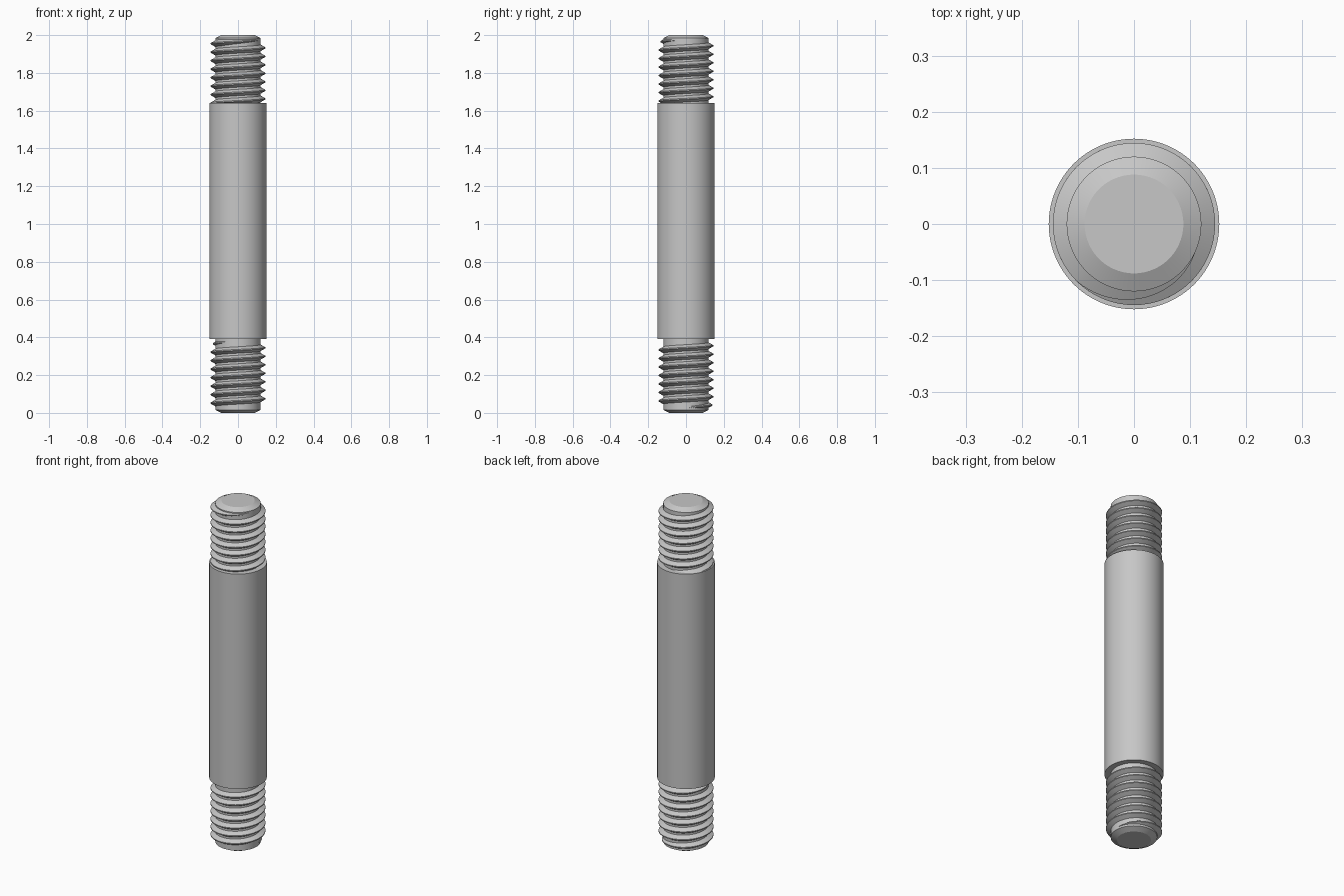
import bpy
import bmesh
from math import cos, sin, tan, tau, radians

cube = bpy.data.objects.get("Cube")
if cube:
    bpy.data.objects.remove(cube, do_unlink=True)

SHAFT_R, CORE_R, CREST_R, FLAT_R = 0.152, 0.12, 0.1445, 0.088
SHAFT_LOW, SHAFT_HIGH, CHAMFER = 0.39, 1.64, 0.016
PITCH, STEPS = 0.045, 72

steel = bpy.data.materials.new("plain steel grey")
steel.use_nodes = True
grey = (0.57, 0.57, 0.57, 1)
steel.diffuse_color = grey
steel.node_tree.nodes["Principled BSDF"].inputs["Base Color"].default_value = grey


def finish(name, bm):
    bmesh.ops.recalc_face_normals(bm, faces=bm.faces)
    mesh = bpy.data.meshes.new(name)
    bm.to_mesh(mesh)
    bm.free()
    mesh.materials.append(steel)
    obj = bpy.data.objects.new(name, mesh)
    bpy.context.collection.objects.link(obj)
    bpy.ops.object.select_all(action='DESELECT')
    obj.select_set(True)
    bpy.context.view_layer.objects.active = obj
    bpy.ops.object.shade_smooth_by_angle(angle=radians(20))


def bridge(bm, a, b):
    for i in range(len(a)):
        j = (i + 1) % len(a)
        bm.faces.new((a[i], a[j], b[j], b[i]))


def turned(name, profile, sides=96):
    """Capped solid of revolution from (radius, height) points."""
    bm = bmesh.new()
    rings = [[bm.verts.new((r * cos(tau * k / sides), r * sin(tau * k / sides), z))
              for k in range(sides)] for r, z in profile]
    for a, b in zip(rings, rings[1:]):
        bridge(bm, a, b)
    bm.faces.new(rings[0])
    bm.faces.new(rings[-1])
    finish(name, bm)


def thread(name, end_height, end_angle, turns, fade=115 / 360):
    """Right-handed ridge that sinks into the core at both ends."""
    bm = bmesh.new()
    depth = CREST_R - CORE_R + 0.012
    crest = PITCH / 16
    root = crest + depth * tan(radians(30))
    section = [(-depth, -root), (0, -crest), (0, crest), (-depth, root)]
    count = round(turns * STEPS)
    rings = []
    for k in range(count + 1):
        done = turns * k / count
        left = turns - done
        sink = (CREST_R - CORE_R + 0.001) * max(0, 1 - min(done, left) / fade)
        angle = radians(end_angle) - tau * left
        z = end_height - PITCH * left
        rings.append([bm.verts.new(((CREST_R + r - sink) * cos(angle),
                                    (CREST_R + r - sink) * sin(angle), z + h))
                      for r, h in section])
    for a, b in zip(rings, rings[1:]):
        bridge(bm, a, b)
    bm.faces.new(rings[0])
    bm.faces.new(rings[-1])
    finish(name, bm)


# Plain middle and the two chamfered studs
turned("shaft", [(SHAFT_R, SHAFT_LOW), (SHAFT_R, SHAFT_HIGH)])
turned("lower_stud_core", [(FLAT_R, 0), (CORE_R, CHAMFER), (CORE_R, SHAFT_LOW + 0.02)])
turned("upper_stud_core", [(CORE_R, SHAFT_HIGH - 0.02), (CORE_R, 2 - CHAMFER), (FLAT_R, 2)])

# Screw threads
thread("lower_thread", 0.3745, 240, 7.667)
thread("upper_thread", 1.975, 340, 7.9)
